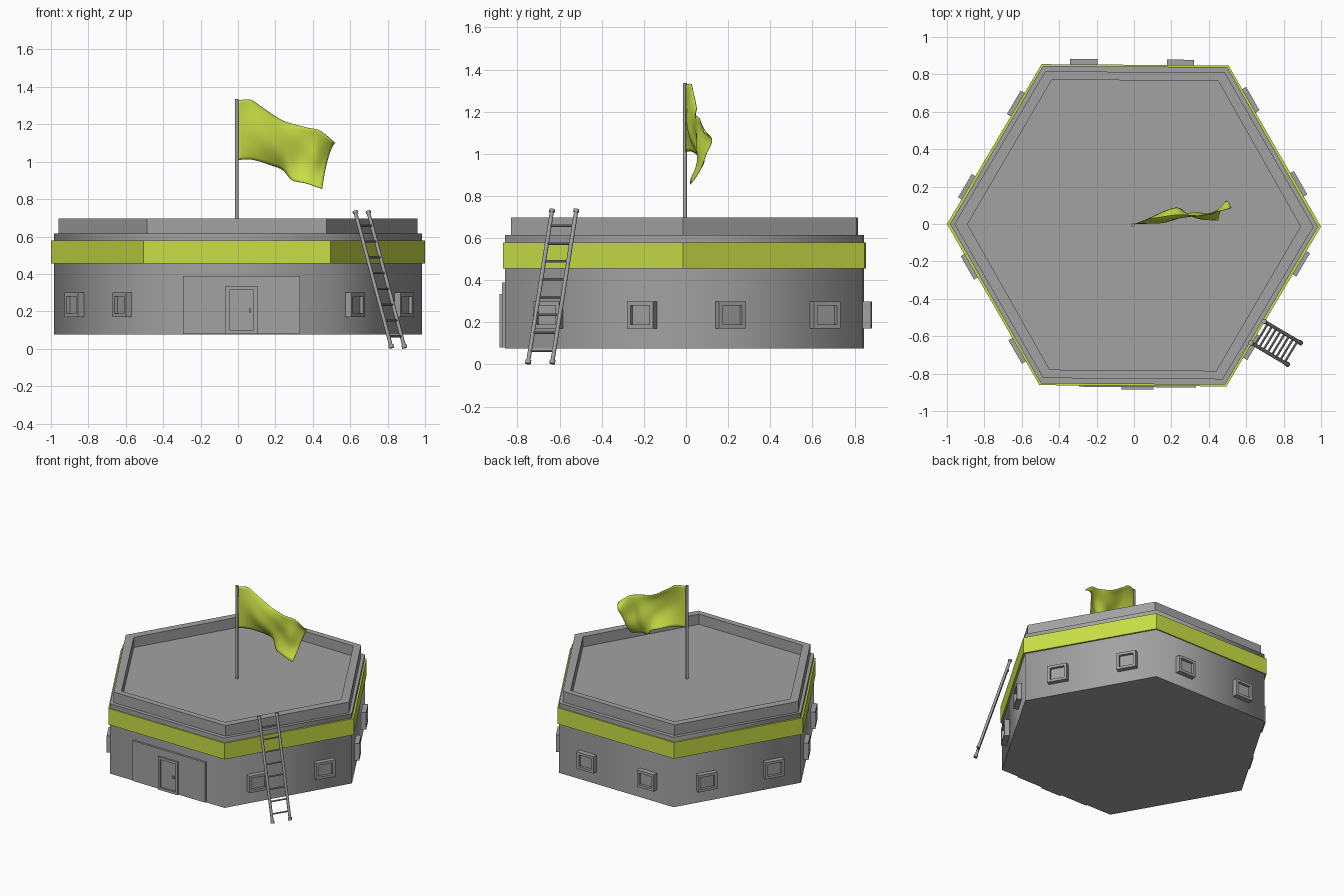
import bpy, bmesh, math
from mathutils import Vector, Matrix

cube = bpy.data.objects.get("Cube")
if cube:
    bpy.data.objects.remove(cube)


def material(name, rgb):
    m = bpy.data.materials.new(name)
    m.use_nodes = True
    m.diffuse_color = (*rgb, 1)
    m.node_tree.nodes["Principled BSDF"].inputs["Base Color"].default_value = (*rgb, 1)
    return m


GREY = material("concrete grey", (0.36, 0.36, 0.36))
LIME = material("lime", (0.58, 0.73, 0.06))
CENTRE_Y = -0.007
TWIST = math.radians(-0.4)
APOTHEM = 0.849


def finish(bm, name, mat, smooth=None):
    bmesh.ops.recalc_face_normals(bm, faces=bm.faces)
    mesh = bpy.data.meshes.new(name)
    bm.to_mesh(mesh)
    bm.free()
    mesh.materials.append(mat)
    ob = bpy.data.objects.new(name, mesh)
    bpy.context.collection.objects.link(ob)
    if smooth:
        bpy.context.view_layer.objects.active = ob
        bpy.ops.object.select_all(action='DESELECT')
        ob.select_set(True)
        bpy.ops.object.shade_smooth_by_angle(angle=math.radians(smooth))
    return ob


def hex_ring(bm, radius, apothem, z):
    """Six corners with two flat sides facing front and back."""
    squash = apothem / (radius * math.cos(math.pi / 6))
    turn = Matrix.Rotation(TWIST, 3, 'Z')
    ring = []
    for i in range(6):
        a = i * math.pi / 3
        p = turn @ Vector((radius * math.cos(a), radius * squash * math.sin(a), z))
        ring.append(bm.verts.new(p + Vector((0, CENTRE_Y, 0))))
    return ring


def hex_solid(name, rings, mat, smooth=None):
    """Loft hexagons in order and cap both ends."""
    bm = bmesh.new()
    loops = [hex_ring(bm, *r) for r in rings]
    for a, b in zip(loops, loops[1:]):
        for i in range(6):
            j = (i + 1) % 6
            bm.faces.new((a[i], a[j], b[j], b[i]))
    bm.faces.new(loops[0])
    bm.faces.new(loops[-1])
    return finish(bm, name, mat, smooth)


def rod(name, a, b, radius, mat=GREY, sides=10):
    a, b = Vector(a), Vector(b)
    d = b - a
    bm = bmesh.new()
    place = Matrix.Translation((a + b) / 2) @ d.to_track_quat('Z', 'Y').to_matrix().to_4x4()
    bmesh.ops.create_cone(bm, cap_ends=True, segments=sides, radius1=radius,
                          radius2=radius, depth=d.length, matrix=place)
    return finish(bm, name, mat, 40)


def wall_box(name, angle, t, z0, z1, width, out, frame=0, recess=0):
    """Box on the wall facing `angle`, offset t along it, optionally with a recessed panel."""
    bm = bmesh.new()
    back = APOTHEM - 0.03
    front = APOTHEM + out
    bmesh.ops.create_cube(bm, size=1, matrix=Matrix.Translation(
        ((back + front) / 2, t, (z0 + z1) / 2)) @ Matrix.Diagonal((front - back, width, z1 - z0, 1)))
    if frame:
        face = max(bm.faces, key=lambda f: f.calc_center_median().x)
        bmesh.ops.inset_region(bm, faces=[face], thickness=frame)
        inner = bmesh.ops.extrude_discrete_faces(bm, faces=[face])['faces'][0]
        bmesh.ops.translate(bm, verts=inner.verts, vec=(-recess, 0, 0))
    bm.transform(Matrix.Translation((0, CENTRE_Y, 0)) @ Matrix.Rotation(angle + TWIST, 4, 'Z'))
    return finish(bm, name, GREY)


# Walls, coloured band and roof parapet
hex_solid("walls", [(0.984, APOTHEM, 0.075), (0.984, APOTHEM, 0.615)], GREY, 70)
hex_solid("band", [(1.0, 0.858, 0.455), (1.0, 0.858, 0.58)], LIME)
hex_solid("parapet", [(0.96, 0.82, 0.61), (0.96, 0.82, 0.697),
                      (0.89, 0.775, 0.697), (0.89, 0.775, 0.618)], GREY)

# Two windows on every wall but the front
for k in range(6):
    angle = math.radians(30 + 60 * k)
    if k == 4:
        continue
    for t in (-0.242, 0.275):
        wall_box("window", angle, t, 0.17, 0.3, 0.145, 0.038, 0.028, 0.02)

# Front gate with a small door and handle
FRONT = math.radians(270)
wall_box("gate", FRONT, 0.025, 0.08, 0.39, 0.625, 0.016)
wall_box("door", FRONT, 0.025, 0.08, 0.335, 0.17, 0.029, 0.028, 0.012)
wall_box("door_handle", FRONT, 0.07, 0.195, 0.215, 0.012, 0.027)

# Leaning ladder
rails = [(Vector((0.82, -0.75, 0.008)), Vector((0.625, -0.635, 0.737))),
         (Vector((0.89, -0.635, 0.008)), Vector((0.695, -0.52, 0.737)))]
for foot, head in rails:
    rod("ladder_rail", foot, head, 0.01)
    step = (head - foot).normalized() * 0.014
    rod("ladder_foot", foot - step * 0.3, foot + step, 0.014)
    rod("ladder_tip", head - step, head, 0.014)
for i in range(8):
    s = 0.08 + 0.116 * i
    rod("ladder_rung", rails[0][0].lerp(rails[0][1], s), rails[1][0].lerp(rails[1][1], s), 0.006, sides=8)

# Flag pole
rod("flag_pole", (-0.006, -0.005, 0.6), (-0.006, -0.005, 1.336), 0.01, sides=12)

# Waving flag: three guide lines from the pole outwards
top = [(0.003, 0, 1.33), (0.07, 0.025, 1.33), (0.13, 0.035, 1.29), (0.24, 0.05, 1.22),
       (0.36, 0.045, 1.185), (0.44, 0.065, 1.165), (0.52, 0.085, 1.1)]
middle = [(0.003, 0, 1.17), (0.075, 0.005, 1.17), (0.16, 0.01, 1.13), (0.25, 0.03, 1.09),
          (0.33, 0.055, 1.04), (0.41, 0.06, 1.02), (0.482, 0.115, 1.02)]
bottom = [(0.003, 0, 1.01), (0.08, 0.03, 1.01), (0.18, 0.075, 0.98), (0.24, 0.085, 0.955),
          (0.29, 0.05, 0.9), (0.36, 0.025, 0.885), (0.45, 0.02, 0.855)]


def along(points, u):
    """Smooth curve through the points."""
    p = [Vector(q) for q in points]
    p = [2 * p[0] - p[1]] + p + [2 * p[-1] - p[-2]]
    i = min(int(u), len(p) - 4)
    f = u - i
    a, b, c, d = p[i:i + 4]
    return 0.5 * (2 * b + (c - a) * f + (2 * a - 5 * b + 4 * c - d) * f ** 2
                  + (3 * b - a - 3 * c + d) * f ** 3)


bm = bmesh.new()
COLS, ROWS = 36, 18
grid = []
for i in range(COLS + 1):
    u = 6 * i / COLS
    a, m, b = (along(line, u) for line in (top, middle, bottom))
    column = []
    for j in range(ROWS + 1):
        v = j / ROWS
        p = a * (1 - v) * (1 - 2 * v) + m * 4 * v * (1 - v) + b * v * (2 * v - 1)
        # diagonal folds fading out at the hems
        p.y += 0.012 * math.sin(math.pi * v) * math.sin(u * 1.5 - v * 7) * u / 6
        column.append(bm.verts.new(p))
    grid.append(column)
for c, d in zip(grid, grid[1:]):
    for j in range(ROWS):
        bm.faces.new((c[j], c[j + 1], d[j + 1], d[j]))
flag = finish(bm, "flag", LIME, 60)
cloth = flag.modifiers.new("cloth", 'SOLIDIFY')
cloth.thickness = 0.003
cloth.offset = 0
